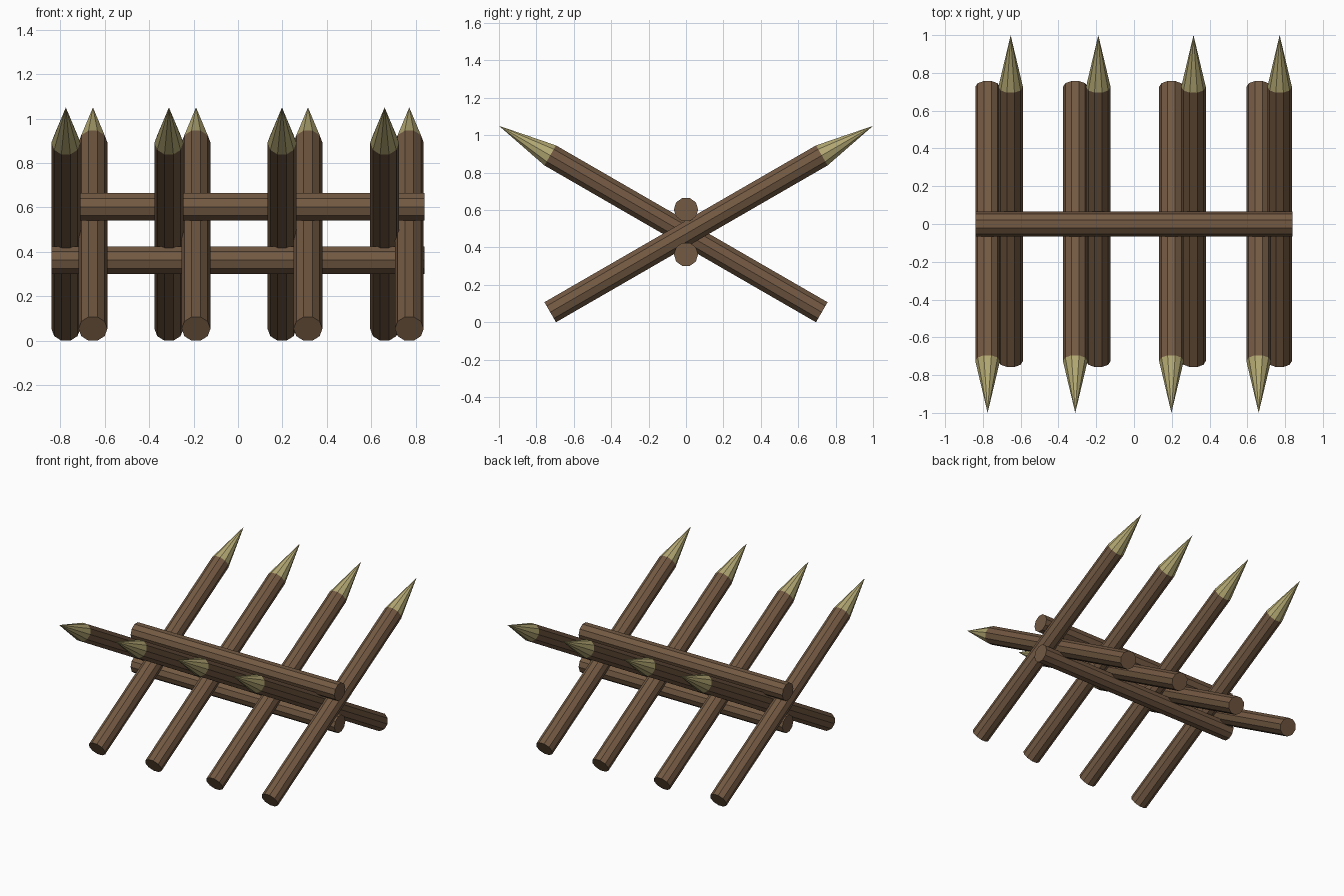
import bpy, bmesh, math
from mathutils import Matrix, Vector

if "Cube" in bpy.data.objects:
    bpy.data.objects.remove(bpy.data.objects["Cube"])

SIDES = 10
RADIUS = 0.065
TILT = math.radians(30)
CROSS_Z = 0.473          # height where the two rows of stakes cross
HALF_SHAFT = 0.726 / math.cos(TILT)
TIP_LEN = 0.274 / math.cos(TILT)


def material(name, color):
    m = bpy.data.materials.new(name)
    m.diffuse_color = (*color, 1)
    m.use_nodes = True
    m.node_tree.nodes["Principled BSDF"].inputs["Base Color"].default_value = m.diffuse_color
    return m


BARK = material("bark", (0.17, 0.10, 0.055))
CUT_WOOD = material("cut_wood", (0.45, 0.39, 0.17))


def log(name, matrix, length, top_radius, mat):
    """Ten-sided log or point, centred along its local z axis."""
    bm = bmesh.new()
    bmesh.ops.create_cone(bm, cap_ends=True, segments=SIDES, radius1=RADIUS,
                          radius2=top_radius, depth=length, matrix=matrix)
    bmesh.ops.remove_doubles(bm, verts=bm.verts, dist=1e-5)
    mesh = bpy.data.meshes.new(name)
    bm.to_mesh(mesh)
    bm.free()
    mesh.materials.append(mat)
    obj = bpy.data.objects.new(name, mesh)
    bpy.context.collection.objects.link(obj)


# Two crossing rows of sharpened stakes
rows = {
    "front_stake": (-1, (-0.775, -0.311, 0.198, 0.66)),
    "back_stake": (1, (-0.653, -0.189, 0.315, 0.771)),
}
for name, (side, xs) in rows.items():
    spin = (Matrix.Rotation(-side * (math.pi / 2 - TILT), 4, 'X')
            @ Matrix.Rotation(math.pi / 2, 4, 'Z'))
    for x in xs:
        place = Matrix.Translation(Vector((x, 0, CROSS_Z))) @ spin
        log(name, place, 2 * HALF_SHAFT, RADIUS, BARK)
        tip = place @ Matrix.Translation(Vector((0, 0, HALF_SHAFT + TIP_LEN / 2)))
        log(name + "_point", tip, TIP_LEN, 0, CUT_WOOD)

# Horizontal beams above and below the crossing
for name, z in (("upper_beam", 0.603), ("lower_beam", 0.363)):
    place = Matrix.Translation(Vector((0, 0, z))) @ Matrix.Rotation(math.pi / 2, 4, 'Y')
    log(name, place, 1.68, RADIUS, BARK)
